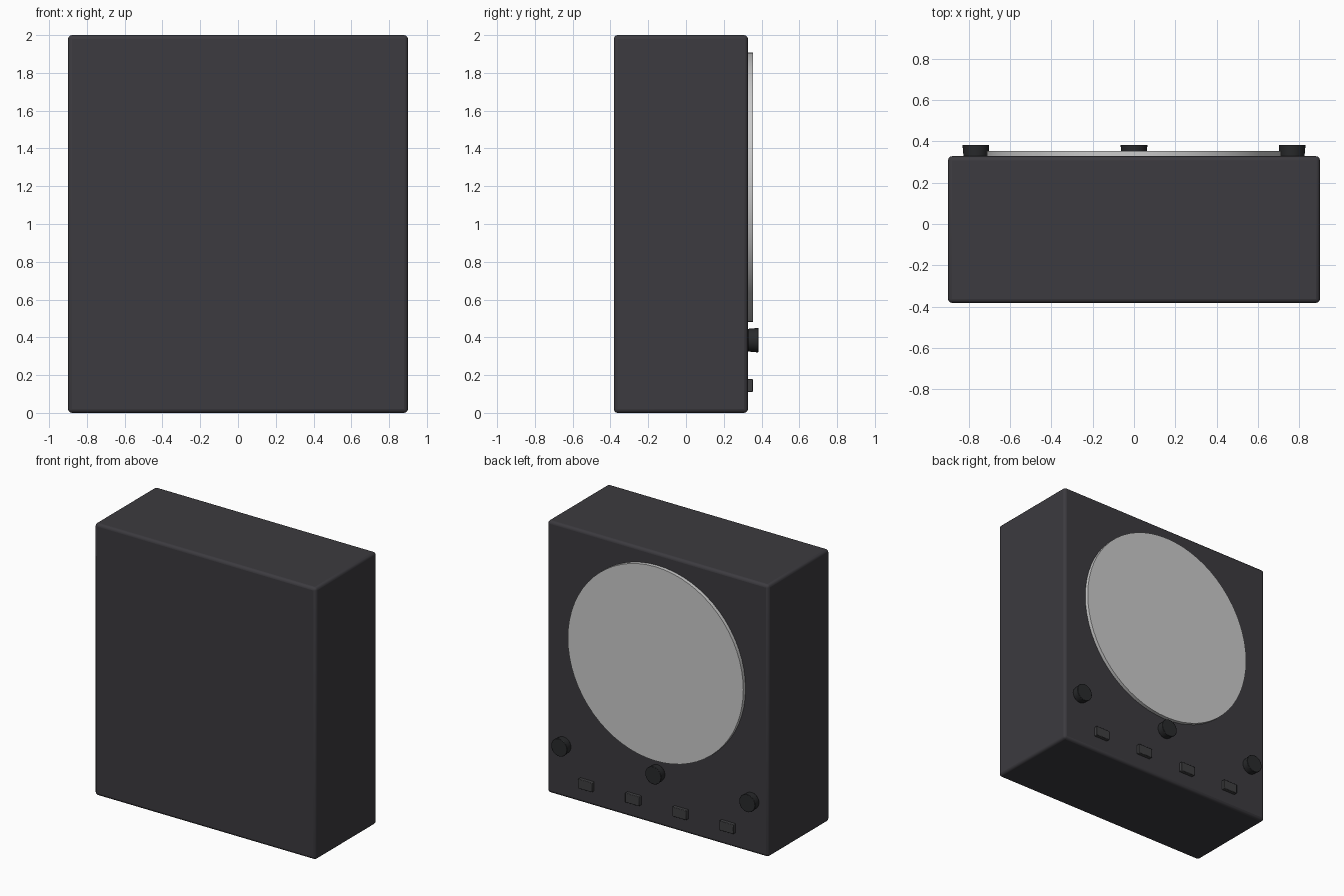
import bpy, math

if "Cube" in bpy.data.objects:
    bpy.data.objects.remove(bpy.data.objects["Cube"])

BACK = 0.328  # y of the panel that carries the controls

def material(name, rgb):
    m = bpy.data.materials.new(name)
    m.diffuse_color = (*rgb, 1)
    m.use_nodes = True
    m.node_tree.nodes["Principled BSDF"].inputs["Base Color"].default_value = m.diffuse_color
    return m

body_mat = material("charcoal", (0.045, 0.043, 0.05))
knob_mat = material("black", (0.022, 0.023, 0.025))
button_mat = material("dark_grey", (0.05, 0.05, 0.053))

def finish(name, mat=None, bevel=0, segments=2):
    o = bpy.context.object
    o.name = name
    if mat:
        o.data.materials.append(mat)
    if bevel:
        b = o.modifiers.new("bevel", 'BEVEL')
        b.width, b.segments = bevel, segments
    bpy.ops.object.shade_smooth_by_angle(angle=math.radians(35))
    return o

def box(name, centre, size, mat, bevel, segments=2):
    bpy.ops.mesh.primitive_cube_add(size=1, location=centre)
    bpy.context.object.scale = size
    bpy.ops.object.transform_apply(location=False, rotation=False, scale=True)
    return finish(name, mat, bevel, segments)

def disc(name, x, z, r_base, r_tip, depth, mat, verts, bevel=0):
    # round part whose axis points out of the panel (+y)
    bpy.ops.mesh.primitive_cone_add(vertices=verts, radius1=r_base, radius2=r_tip, depth=depth,
                                    location=(x, BACK + depth / 2, z), rotation=(-math.pi / 2, 0, 0))
    return finish(name, mat, bevel)

# cabinet
box("cabinet", (0, (BACK - 0.382) / 2, 1), (1.8, BACK + 0.382, 2), body_mat, 0.02, 3)

# large round speaker face
disc("speaker_disc", 0, 1.195, 0.714, 0.714, 0.026, None, 64)

# three control knobs, slightly flared outward
for i in (-1, 0, 1):
    disc(f"knob_{i + 2}", i * 0.765, 0.385, 0.06, 0.065, 0.055, knob_mat, 32, 0.003)

# row of push buttons
for i in range(4):
    box(f"button_{i + 1}", ((i - 1.5) * 0.383, BACK + 0.01, 0.145), (0.115, 0.032, 0.07), button_mat, 0.004)
